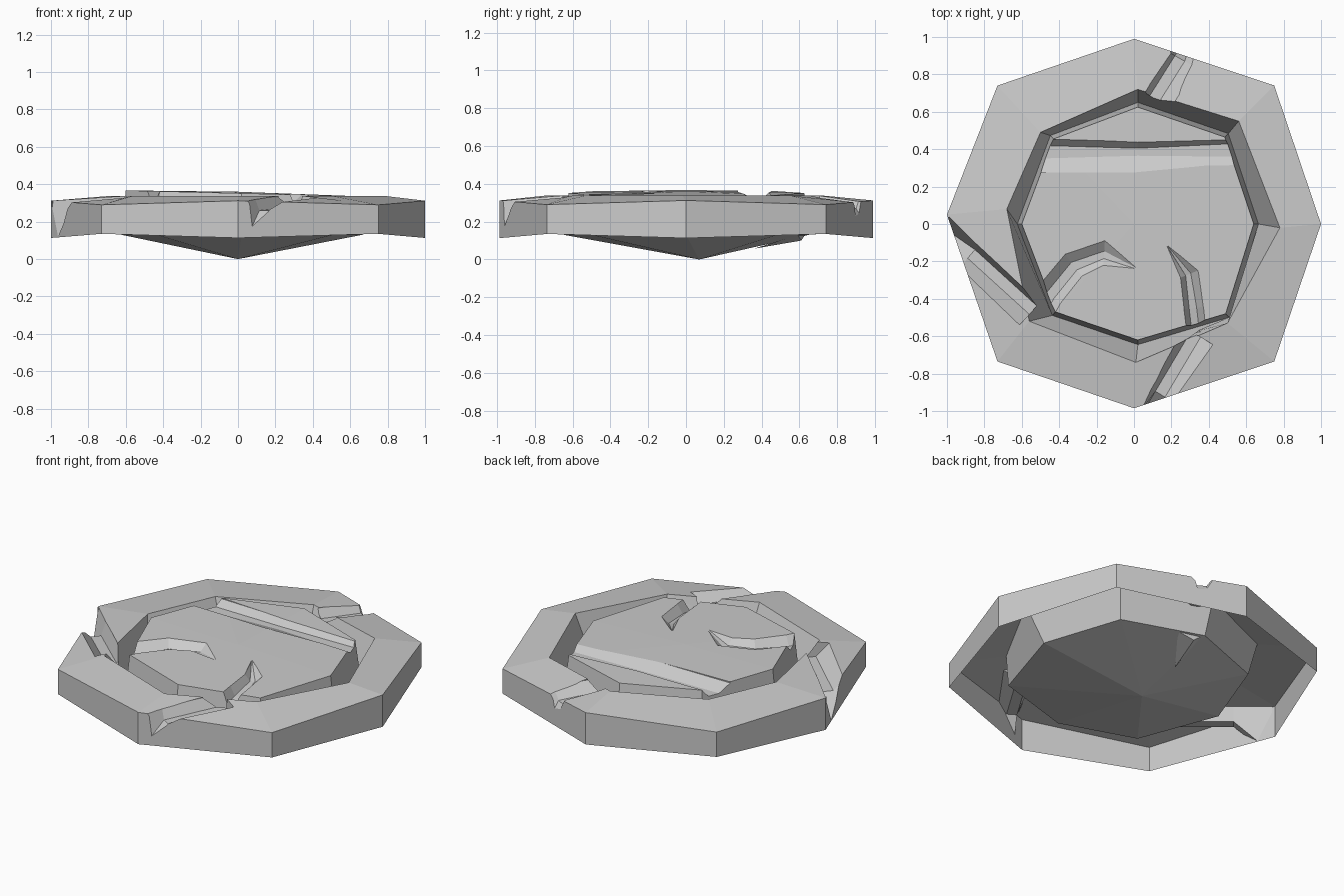
import bpy, bmesh
from mathutils import Vector

if "Cube" in bpy.data.objects:
    bpy.data.objects.remove(bpy.data.objects["Cube"])


def make_object(name, bm):
    bmesh.ops.recalc_face_normals(bm, faces=bm.faces)
    me = bpy.data.meshes.new(name)
    bm.to_mesh(me)
    bm.free()
    ob = bpy.data.objects.new(name, me)
    bpy.context.collection.objects.link(ob)
    return ob


def bridge(bm, a, b):
    n = len(a)
    for i in range(n):
        bm.faces.new((a[i], a[(i + 1) % n], b[(i + 1) % n], b[i]))


def fan(bm, ring, point):
    c = bm.verts.new(point)
    for i in range(len(ring)):
        bm.faces.new((ring[i], ring[(i + 1) % len(ring)], c))


# Octagonal outlines, counter-clockwise from +x
outer = [(1, 0), (.75, .74), (0, .99), (-.73, .74), (-1, .05), (-.73, -.735), (0, -.985), (.75, -.735)]
lip = [(.78, -.02), (.56, .55), (.02, .72), (-.5, .49), (-.68, .08), (-.56, -.52), (.01, -.74), (.5, -.53)]
disc = [(.64, 0), (.485, .465), (.02, .625), (-.43, .455), (-.6, 0), (-.42, -.47), (.02, -.62), (.49, -.48)]
floor = [(x * 1.04, y * 1.04) for x, y in disc]

# Stone top: wall, sloped rim, V-shaped ring groove and raised disc
bm = bmesh.new()
levels = [
    [(x, y, .135 if i % 2 else .113) for i, (x, y) in enumerate(outer)],
    [(x, y, .29 if i % 2 else .312) for i, (x, y) in enumerate(outer)],
    [(x, y, .338) for x, y in lip],
    [(x, y, .13) for x, y in floor],
    [(x, y, .352 - .025 * x) for x, y in disc],
]
rings = [[bm.verts.new(p) for p in lv] for lv in levels]
for a, b in zip(rings, rings[1:]):
    bridge(bm, a, b)
fan(bm, rings[-1], (0, 0, .36))
fan(bm, rings[0], (0, 0, -.5))      # temporary closing underside
stone = make_object("stone_top", bm)


def crack(name, top, stations):
    """Cut a channel; station = x, y, floor z, floor half width, left lip, right lip."""
    bm = bmesh.new()
    secs = []
    for i, (x, y, z, f, l, r) in enumerate(stations):
        p = Vector(stations[max(i - 1, 0)][:2])
        q = Vector(stations[min(i + 1, len(stations) - 1)][:2])
        d = (q - p).normalized()
        side = Vector((-d.y, d.x))
        sec = []
        for o, h in ((l, .6), (l, top), (f, z), (-f, z), (-r, top), (-r, .6)):
            sec.append(bm.verts.new((x + side.x * o, y + side.y * o, h)))
        secs.append(sec)
    for a, b in zip(secs, secs[1:]):
        bridge(bm, a, b)
    bm.faces.new(secs[0])
    bm.faces.new(secs[-1])
    cutter = make_object(name, bm)
    cutter.hide_render = True
    m = stone.modifiers.new(name, 'BOOLEAN')
    m.operation, m.solver, m.object = 'DIFFERENCE', 'EXACT', cutter
    return cutter


cutters = [
    # Rim cracks, from outside inward
    crack("front_crack", .33, [(.04, -1.06, .06, .02, .04, .12), (.14, -.91, .26, .03, .06, .11),
                               (.33, -.59, .28, .03, .07, .11)]),
    crack("back_crack", .33, [(.31, 1.02, .04, .01, .09, .08), (.245, .885, .27, .03, .1, .07),
                              (.11, .67, .28, .03, .1, .06)]),
    crack("left_crack", .33, [(-1.04, -.03, .05, .02, .09, .14), (-.87, -.16, .24, .03, .06, .13),
                              (-.54, -.46, .25, .03, .05, .11)]),
    # Disc cracks
    crack("disc_back_crack", .357, [(-.5, .385, .315, .035, .07, .11), (.02, .385, .32, .02, .055, .11),
                                    (.54, .395, .31, .035, .07, .11)]),
    crack("disc_left_crack", .364, [(.03, -.245, .36, .001, .003, .003), (-.16, -.165, .325, .02, .08, .06),
                                    (-.32, -.225, .32, .025, .08, .07),
                                    (-.45, -.385, .31, .025, .08, .07), (-.48, -.44, .31, .025, .08, .07)][::-1]),
    crack("disc_right_crack", .35, [(.18, -.12, .352, .001, .003, .003), (.29, -.27, .31, .015, .06, .045),
                                    (.315, -.45, .29, .02, .06, .05), (.33, -.58, .27, .02, .06, .05)]),
]

# Bake the cuts, then open the underside
dg = bpy.context.evaluated_depsgraph_get()
baked = bpy.data.meshes.new_from_object(stone.evaluated_get(dg))
stone.modifiers.clear()
stone.data = baked
for c in cutters:
    bpy.data.objects.remove(c)
bm = bmesh.new()
bm.from_mesh(baked)
bmesh.ops.delete(bm, geom=[f for f in bm.faces if f.normal.z < -.2], context='FACES')
bm.to_mesh(baked)
bm.free()

# Shallow pyramid under the disc
bm = bmesh.new()
fan(bm, [bm.verts.new((x, y, .13)) for x, y in floor], (0, .07, 0))
make_object("underside_cone", bm)

# Small splinter where the back crack shows below
bm = bmesh.new()
for p in ((0, .36, .057), (.03, .63, .13), (.17, .59, .13), (.07, .61, .1)):
    bm.verts.new(p)
bmesh.ops.convex_hull(bm, input=bm.verts)
make_object("underside_splinter", bm)

for ob in bpy.context.collection.objects:
    for poly in ob.data.polygons:
        poly.use_smooth = False
